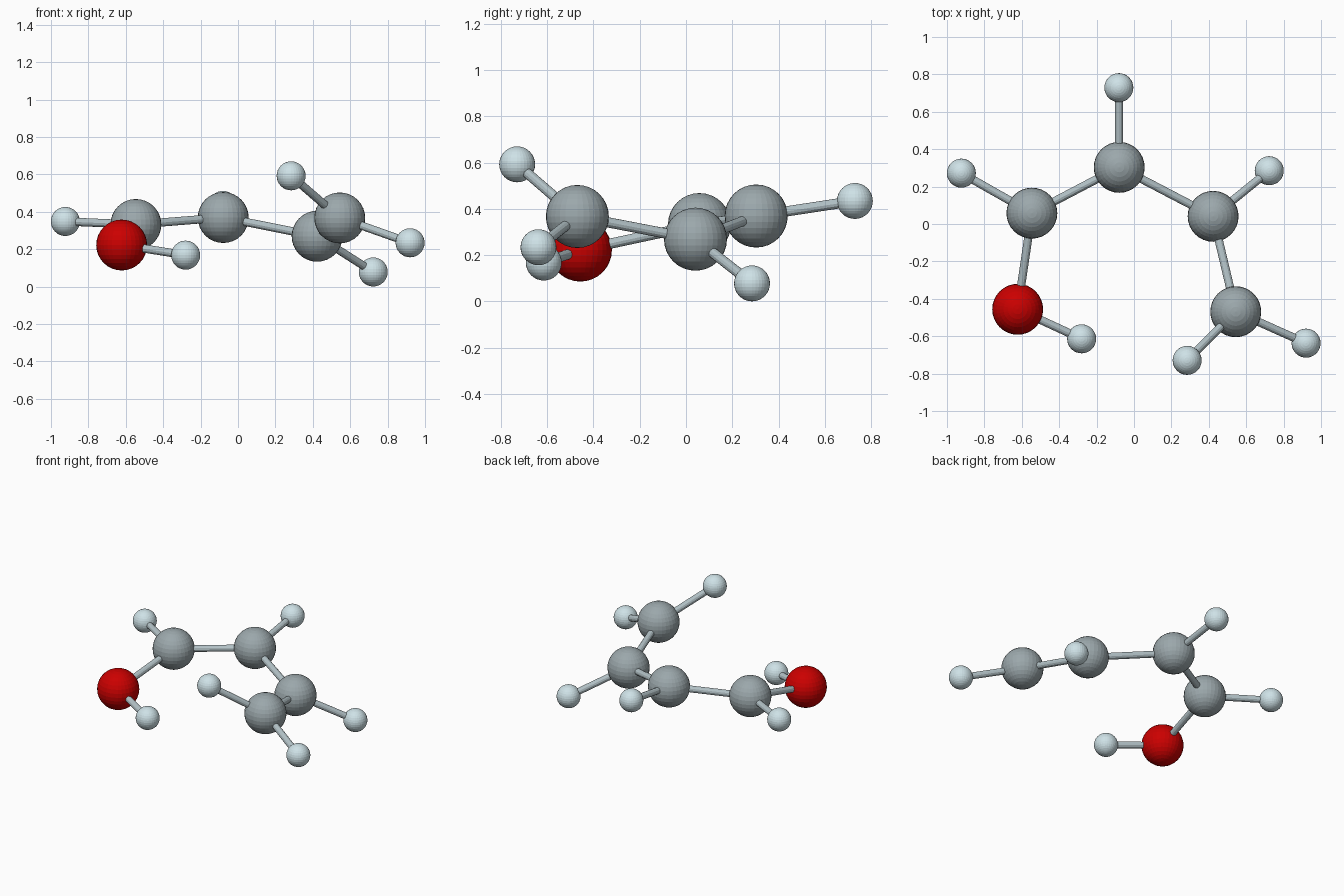
import bpy
from mathutils import Vector

if "Cube" in bpy.data.objects:
    bpy.data.objects.remove(bpy.data.objects["Cube"])

BIG, SMALL, STICK = 0.136, 0.0775, 0.022


def material(name, rgb):
    m = bpy.data.materials.new(name)
    m.diffuse_color = (*rgb, 1)
    m.use_nodes = True
    m.node_tree.nodes["Principled BSDF"].inputs["Base Color"].default_value = m.diffuse_color
    return m


red = material("red", (0.6, 0.0, 0.0))
grey = material("grey", (0.33, 0.39, 0.41))
pale = material("pale_blue", (0.62, 0.76, 0.80))
steel = material("stick_grey", (0.45, 0.54, 0.57))

# Atoms: position, radius, colour
atoms = {
    "carbon_left": ((-0.546, 0.058, 0.332), BIG, grey),
    "carbon_middle": ((-0.079, 0.303, 0.369), BIG, grey),
    "carbon_right": ((0.423, 0.041, 0.269), BIG, grey),
    "carbon_end": ((0.544, -0.469, 0.367), BIG, grey),
    "oxygen": ((-0.622, -0.456, 0.222), BIG, red),
    "hydrogen_left": ((-0.923, 0.272, 0.348), SMALL, pale),
    "hydrogen_middle": ((-0.081, 0.729, 0.434), SMALL, pale),
    "hydrogen_right": ((0.723, 0.285, 0.078), SMALL, pale),
    "hydrogen_on_oxygen": ((-0.280, -0.614, 0.168), SMALL, pale),
    "hydrogen_end_outer": ((0.920, -0.637, 0.234), SMALL, pale),
    "hydrogen_end_inner": ((0.284, -0.729, 0.592), SMALL, pale),
}
for name, (pos, radius, mat) in atoms.items():
    bpy.ops.mesh.primitive_uv_sphere_add(segments=32, ring_count=16,
                                         radius=radius, location=pos)
    ob = bpy.context.object
    ob.name = name
    ob.data.materials.append(mat)

# Sticks joining pairs of atoms
bonds = [
    ("carbon_left", "carbon_middle"), ("carbon_middle", "carbon_right"),
    ("carbon_right", "carbon_end"), ("carbon_left", "oxygen"),
    ("carbon_left", "hydrogen_left"), ("carbon_middle", "hydrogen_middle"),
    ("carbon_right", "hydrogen_right"), ("oxygen", "hydrogen_on_oxygen"),
    ("carbon_end", "hydrogen_end_outer"), ("carbon_end", "hydrogen_end_inner"),
]
for a, b in bonds:
    p, q = Vector(atoms[a][0]), Vector(atoms[b][0])
    d = q - p
    bpy.ops.mesh.primitive_cylinder_add(
        vertices=12, radius=STICK, depth=d.length, location=(p + q) / 2,
        rotation=d.to_track_quat('Z', 'Y').to_euler())
    ob = bpy.context.object
    ob.name = f"stick_{a}_to_{b}"
    ob.data.materials.append(steel)
